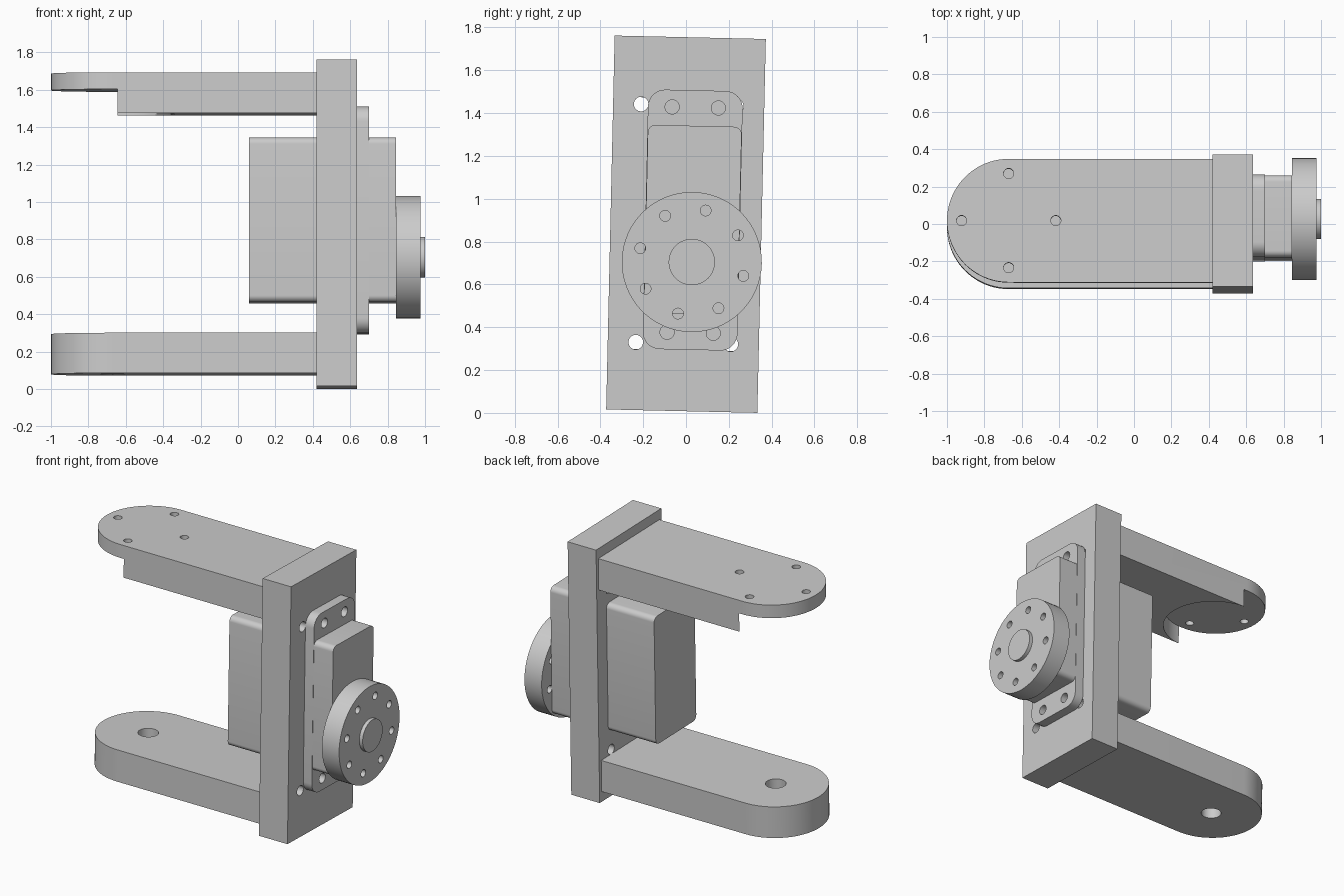
import bpy, bmesh
from math import sin, cos, pi, radians
from mathutils import Matrix, Vector

cube = bpy.data.objects.get("Cube")
if cube:
    bpy.data.objects.remove(cube, do_unlink=True)

grey = bpy.data.materials.new("light grey")
grey.use_nodes = True
COLOUR = (0.6, 0.6, 0.6, 1)
grey.diffuse_color = COLOUR
grey.node_tree.nodes["Principled BSDF"].inputs["Base Color"].default_value = COLOUR

# The whole assembly leans slightly about the x axis
TILT = Matrix.Translation((0, 0, 0.881)) @ Matrix.Rotation(radians(-1.3), 4, 'X')


def arc(cx, cy, r, start, end, n):
    steps = [radians(start + (end - start) * i / n) for i in range(n + 1)]
    return [(cx + r * cos(a), cy + r * sin(a)) for a in steps]


def circle(cx, cy, r, n=64):
    return arc(cx, cy, r, 0, 360, n)[:-1]


def rounded_rect(cx, cy, hw, hh, r):
    pts = []
    for k, (sx, sy) in enumerate([(1, 1), (-1, 1), (-1, -1), (1, -1)]):
        pts += arc(cx + sx * (hw - r), cy + sy * (hh - r), r, k * 90, k * 90 + 90, 8)
    return pts


def prism(name, profile, axis, lo, hi):
    """Extrude a closed profile along x (profile in y, z) or z (profile in x, y)."""
    bm = bmesh.new()
    place = (lambda p, d: (d, *p)) if axis == 'X' else (lambda p, d: (*p, d))
    face = bm.faces.new([bm.verts.new(place(p, lo)) for p in profile])
    out = bmesh.ops.extrude_face_region(bm, geom=[face])
    move = Vector(place((0, 0), hi - lo))
    bmesh.ops.translate(bm, vec=move, verts=[v for v in out["geom"] if isinstance(v, bmesh.types.BMVert)])
    bmesh.ops.recalc_face_normals(bm, faces=bm.faces)
    mesh = bpy.data.meshes.new(name)
    bm.to_mesh(mesh)
    bm.free()
    mesh.materials.append(grey)
    obj = bpy.data.objects.new(name, mesh)
    bpy.context.collection.objects.link(obj)
    return obj


def finish(obj, cutters=()):
    """Cut the holes, smooth the round sides and set the lean."""
    bpy.ops.object.select_all(action='DESELECT')
    bpy.context.view_layer.objects.active = obj
    obj.select_set(True)
    for c in cutters:
        c.hide_render = True
        mod = obj.modifiers.new("cut", 'BOOLEAN')
        mod.operation, mod.solver, mod.object = 'DIFFERENCE', 'EXACT', c
        bpy.ops.object.modifier_apply(modifier=mod.name)
        bpy.data.objects.remove(c, do_unlink=True)
    bpy.ops.object.shade_smooth_by_angle(angle=radians(30))
    obj.matrix_world = TILT


def drill(axis, centres, r, lo, hi):
    return [prism("hole_cutter", circle(*c, r, 32), axis, lo, hi) for c in centres]


def grid(cx, cy, dx, dy):
    return [(cx + sx * dx, cy + sy * dy) for sx in (-1, 1) for sy in (-1, 1)]


def ring(cx, cy, r, n, start):
    return arc(cx, cy, r, start, start + 360, n)[:-1]


# Mounting plate
plate = prism("mounting_plate", [(-.353, -.873), (.353, -.873), (.353, .873), (-.353, .873)], 'X', 0.42, 0.635)
finish(plate, drill('X', grid(0, 0, 0.222, 0.556), 0.034, 0.3, 0.8))

# Arms with round ends
W, PIVOT = 0.33, -0.67
arm_outline = [(0.42, -W), (0.42, W)] + arc(PIVOT, 0, W, 90, 270, 40)
lower = prism("lower_arm", arm_outline, 'Z', -0.803, -0.588)
finish(lower, drill('Z', [(PIVOT, 0)], 0.065, -1, -0.4))

upper = prism("upper_arm", arm_outline, 'Z', 0.588, 0.805)
pocket = prism("pocket_cutter", circle(PIVOT, 0, W + 0.001, 80), 'Z', 0.4, 0.715)
finish(upper, [pocket] + drill('Z', ring(PIVOT, 0, 0.252, 4, 0), 0.027, 0.6, 1))

# Motor body and its mounting flange
MY = 0.031
finish(prism("motor_body", rounded_rect(MY, 0.02, 0.219, 0.44, 0.035), 'X', 0.06, 0.845))
flange = prism("motor_flange", rounded_rect(MY, 0.02, 0.221, 0.606, 0.08), 'X', 0.635, 0.70)
finish(flange, drill('X', grid(MY, 0.02, 0.108, 0.526), 0.033, 0.6, 0.8))

# Output disc and shaft
DZ = -0.176
disc = prism("output_disc", circle(MY, DZ, 0.327), 'X', 0.845, 0.975)
finish(disc, drill('X', ring(MY, DZ, 0.249, 8, 31.3), 0.025, 0.8, 1.1))
finish(prism("output_shaft", circle(MY, DZ, 0.108), 'X', 0.97, 1.0))
